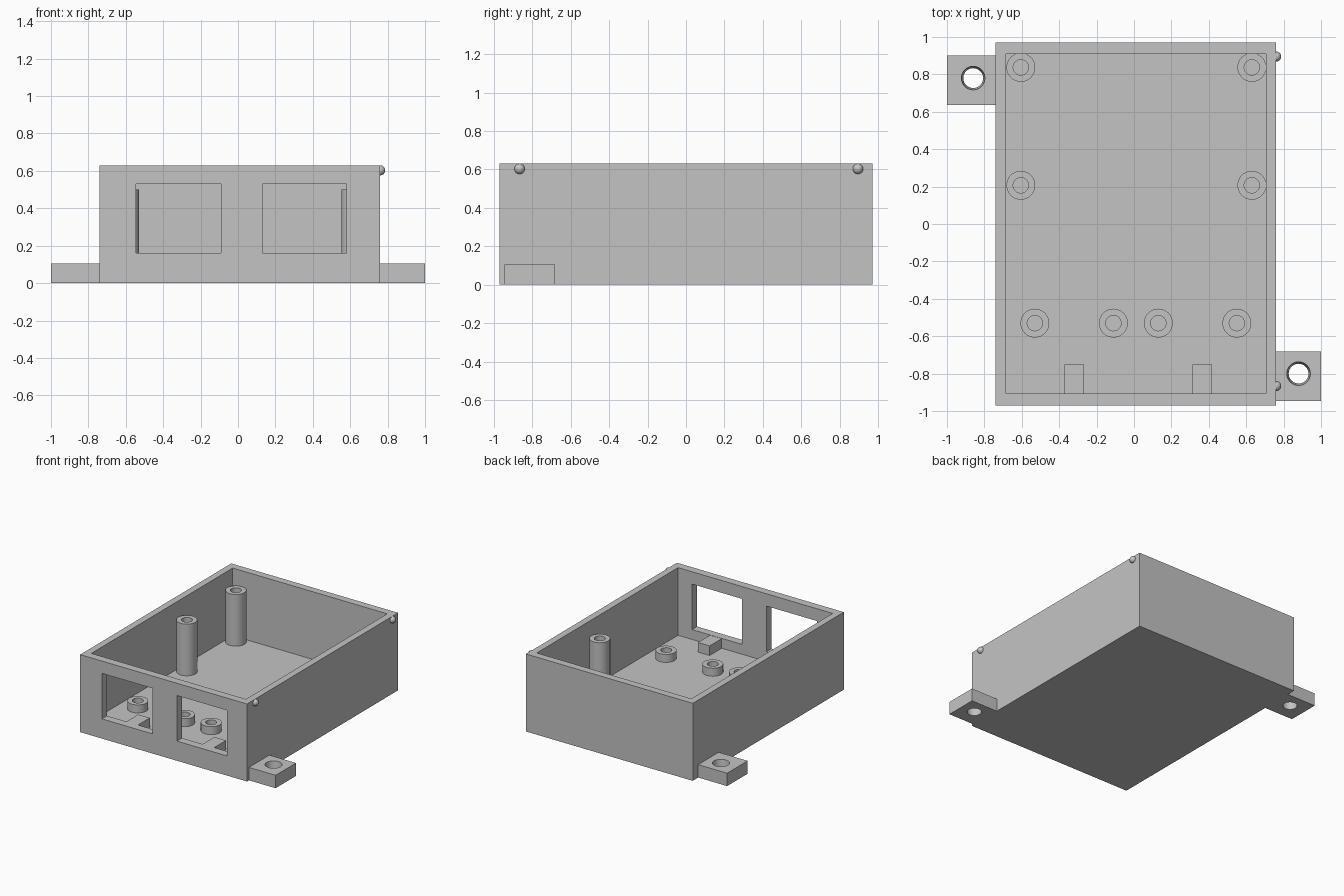
import bpy, bmesh, math
from mathutils import Vector, Matrix

cube = bpy.data.objects.get("Cube")
if cube:
    bpy.data.objects.remove(cube, do_unlink=True)

# One plain grey plastic
grey = bpy.data.materials.new("grey plastic")
grey.use_nodes = True
grey.diffuse_color = (0.55, 0.55, 0.55, 1)
grey.node_tree.nodes["Principled BSDF"].inputs["Base Color"].default_value = grey.diffuse_color

FLOOR, TOP = 0.08, 0.63


def finish(name, bm, smooth=False):
    bmesh.ops.recalc_face_normals(bm, faces=bm.faces)
    mesh = bpy.data.meshes.new(name)
    bm.to_mesh(mesh)
    bm.free()
    mesh.materials.append(grey)
    obj = bpy.data.objects.new(name, mesh)
    bpy.context.collection.objects.link(obj)
    if smooth:
        activate(obj)
        bpy.ops.object.shade_smooth_by_angle(angle=math.radians(35))
    return obj


def activate(obj):
    bpy.ops.object.select_all(action='DESELECT')
    obj.select_set(True)
    bpy.context.view_layer.objects.active = obj


def box(name, low, high):
    low, high = Vector(low), Vector(high)
    bm = bmesh.new()
    bmesh.ops.create_cube(bm, size=1, matrix=Matrix.Translation((low + high) / 2)
                          @ Matrix.Diagonal((*(high - low), 1)))
    return finish(name, bm)


def lathe(name, profile, x, y, steps=48):
    """Spin (radius, z) points around a vertical axis at x, y."""
    bm = bmesh.new()
    verts = [bm.verts.new((r, 0, z)) for r, z in profile]
    edges = [bm.edges.new(pair) for pair in zip(verts, verts[1:])]
    bmesh.ops.spin(bm, geom=verts + edges, axis=(0, 0, 1), cent=(0, 0, 0),
                   angle=math.tau, steps=steps)
    bmesh.ops.remove_doubles(bm, verts=bm.verts, dist=0.0001)
    bmesh.ops.translate(bm, verts=bm.verts, vec=(x, y, 0))
    return finish(name, bm, True)


def cut(target, cutter):
    cutter.hide_render = True
    mod = target.modifiers.new("cut", 'BOOLEAN')
    mod.operation, mod.solver, mod.object = 'DIFFERENCE', 'EXACT', cutter
    activate(target)
    bpy.ops.object.modifier_apply(modifier=mod.name)
    bpy.data.objects.remove(cutter, do_unlink=True)


# Open tray with two front windows
tray = box("tray", (-0.74, -0.97, 0), (0.76, 0.97, TOP))
cut(tray, box("cavity_cutter", (-0.685, -0.905, FLOOR), (0.705, 0.91, 1)))
for x0, x1 in ((-0.545, -0.09), (0.13, 0.58)):
    cut(tray, box("window_cutter", (x0, -1.1, 0.16), (x1, -0.8, 0.53)))

# Mounting ears with tapered screw holes
for side, x0, x1, y0, y1, hx, hy in (
        ("right", -1, -0.74, 0.637, 0.9, -0.86, 0.78),
        ("left", 0.76, 1, -0.945, -0.683, 0.88, -0.8)):
    ear = box(side + "_mounting_ear", (x0, y0, 0), (x1, y1, 0.105))
    cut(ear, lathe("hole_cutter", [(0, -0.02), (0.051, -0.02), (0.065, 0.125), (0, 0.125)], hx, hy))
    activate(ear)
    bpy.ops.object.shade_smooth_by_angle(angle=math.radians(35))


# Hollow screw posts: four tall, four short
def post(name, x, y, top):
    lathe(name, [(0.077, FLOOR - 0.02), (0.077, top), (0.041, top),
                 (0.041, FLOOR + 0.002), (0, FLOOR + 0.002)], x, y)


for x in (-0.605, 0.63):
    for y in (0.207, 0.837):
        post("tall_post", x, y, 0.5)
for x in (-0.53, -0.11, 0.13, 0.55):
    post("short_post", x, -0.53, 0.145)

# Board support blocks behind the windows
for x in (-0.32, 0.365):
    box("support_block", (x - 0.052, -0.905, FLOOR), (x + 0.052, -0.75, 0.158))

# Lid snap bumps on the left wall
for y in (-0.866, 0.895):
    bm = bmesh.new()
    bmesh.ops.create_uvsphere(bm, u_segments=24, v_segments=16, radius=0.027,
                              matrix=Matrix.Translation((0.76, y, 0.603)))
    finish("snap_bump", bm, True)
